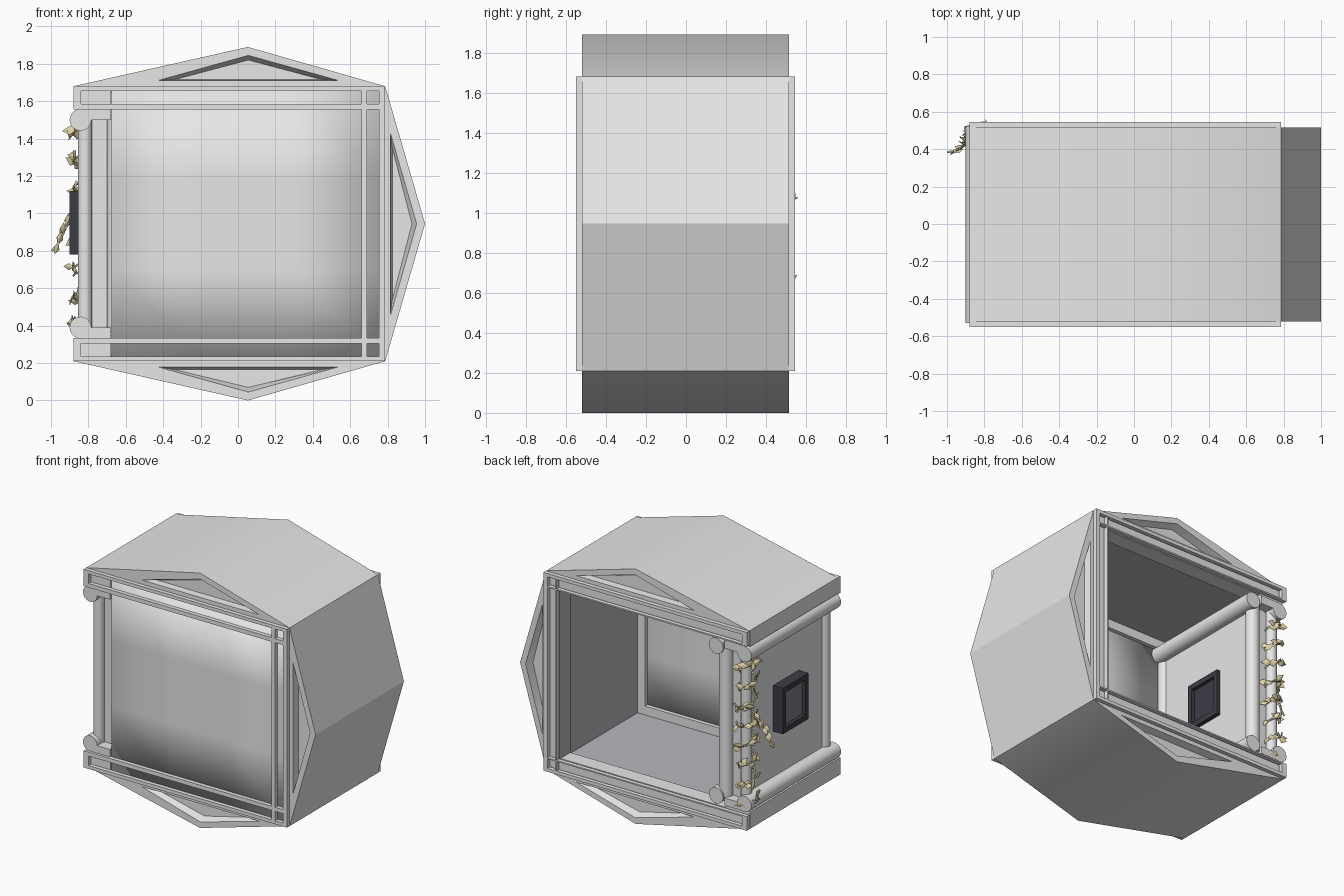
import bpy, bmesh, math, random
from mathutils import Vector

random.seed(4)
if "Cube" in bpy.data.objects:
    bpy.data.objects.remove(bpy.data.objects["Cube"], do_unlink=True)


def material(name, r, g, b):
    m = bpy.data.materials.new(name)
    m.use_nodes = True
    m.diffuse_color = (r, g, b, 1)
    m.node_tree.nodes["Principled BSDF"].inputs["Base Color"].default_value = (r, g, b, 1)
    return m


STONE = material("pale_stone", 0.8, 0.8, 0.8)
ROOM = material("room_grey", 0.48, 0.48, 0.51)
DARK = material("dark_frame", 0.045, 0.045, 0.06)
PANE = material("window_pane", 0.2, 0.2, 0.25)
IVY = material("dry_ivy", 0.76, 0.66, 0.4)


def finish(name, bm, mat):
    bmesh.ops.recalc_face_normals(bm, faces=bm.faces[:])
    mesh = bpy.data.meshes.new(name)
    bm.to_mesh(mesh)
    bm.free()
    mesh.materials.append(mat)
    ob = bpy.data.objects.new(name, mesh)
    bpy.context.collection.objects.link(ob)
    return ob


def smooth(ob):
    bpy.ops.object.select_all(action='DESELECT')
    ob.select_set(True)
    bpy.context.view_layer.objects.active = ob
    bpy.ops.object.shade_smooth_by_angle()


def box(name, x, y, z, mat=STONE):
    bm = bmesh.new()
    bmesh.ops.create_cube(bm, size=1)
    for v in bm.verts:
        v.co = [lo + (c + 0.5) * (hi - lo) for c, (lo, hi) in zip(v.co, (x, y, z))]
    return finish(name, bm, mat)


def cylinder(name, start, end, radius):
    start, end = Vector(start), Vector(end)
    axis = end - start
    bpy.ops.mesh.primitive_cylinder_add(vertices=32, radius=radius, depth=axis.length,
                                        location=(start + end) / 2,
                                        rotation=axis.to_track_quat('Z', 'Y').to_euler())
    ob = bpy.context.object
    ob.name = name
    ob.data.materials.append(STONE)
    smooth(ob)


def pediment(name, outer, inset, floor):
    """Triangular prism with a sloped triangular recess at both ends."""
    bm = bmesh.new()
    stations = [(floor, -0.47), (inset, -0.52), (outer, -0.52),
                (outer, 0.515), (inset, 0.515), (floor, 0.465)]
    rings = [[bm.verts.new((x, y, z)) for x, z in tri] for tri, y in stations]
    for a, b in zip(rings, rings[1:]):
        for i in range(3):
            j = (i + 1) % 3
            bm.faces.new((a[i], a[j], b[j], b[i]))
    bm.faces.new(rings[0])
    bm.faces.new(rings[-1])
    smooth(finish(name, bm, STONE))


def frame_plate(name, y0, y1, rim):
    """Three sided border pierced by long slots and corner squares."""
    xs = [-0.88, -0.84, 0.69 - rim, 0.69, 0.755, 0.787]
    zs = [0.21, 0.235, 0.305, 0.305 + rim, 1.585 - rim, 1.585, 1.655, 1.68]
    slots = {(1, 1), (3, 1), (3, 3), (1, 5), (3, 5), (0, 3), (1, 3)}
    bm = bmesh.new()
    grid = [[bm.verts.new((x, y0, z)) for z in zs] for x in xs]
    for i in range(len(xs) - 1):
        for j in range(len(zs) - 1):
            if (i, j) not in slots:
                bm.faces.new((grid[i][j], grid[i + 1][j], grid[i + 1][j + 1], grid[i][j + 1]))
    out = bmesh.ops.extrude_face_region(bm, geom=bm.faces[:])
    for v in out["geom"]:
        if isinstance(v, bmesh.types.BMVert):
            v.co.y = y1
    finish(name, bm, STONE)


# Pediments above, below and on the left side
pediment("top_pediment", [(-0.88, 1.68), (0.053, 1.89), (0.787, 1.68)],
         [(-0.43, 1.71), (0.055, 1.845), (0.54, 1.71)],
         [(-0.34, 1.715), (0.055, 1.82), (0.45, 1.715)])
pediment("bottom_pediment", [(-0.88, 0.21), (0.053, 0), (0.787, 0.21)],
         [(-0.43, 0.18), (0.055, 0.045), (0.54, 0.18)],
         [(-0.34, 0.165), (0.055, 0.07), (0.45, 0.165)])
pediment("side_pediment", [(0.787, 0.21), (1, 0.945), (0.787, 1.68)],
         [(0.815, 0.455), (0.955, 0.945), (0.815, 1.43)],
         [(0.825, 0.54), (0.93, 0.945), (0.825, 1.35)])

# Slotted borders with beams behind them
frame_plate("front_border", -0.55, -0.52, 0.03)
frame_plate("back_border", 0.515, 0.545, 0.01)
for end, y, x_out, rim, gap in (("front", (-0.47, -0.44), 0.76, 0.045, 0.03),
                                ("back", (0.39, 0.505), 0.787, 0.01, 0)):
    box(end + "_side_beam", (0.69 - rim, x_out), y, (0.21, 1.68))
    box(end + "_lower_beam", (-0.68, 0.69 - rim), y, (0.21 + gap, 0.305 + rim))
    box(end + "_upper_beam", (-0.68, 0.69 - rim), y, (1.585 - rim, 1.68 - gap))

# Room shell
box("room_floor", (-0.68, 0.74), (-0.45, 0.46), (0.21, 0.285), ROOM)
box("room_ceiling", (-0.68, 0.74), (-0.45, 0.46), (1.605, 1.68), ROOM)
box("room_side_wall", (0.705, 0.785), (-0.45, 0.46), (0.215, 1.675), ROOM)
box("room_side_lining", (0.675, 0.685), (0.385, 0.515), (0.315, 1.575), ROOM)

# Softly shaded front panel
panel_bm = bmesh.new()
bmesh.ops.create_cube(panel_bm, size=1)
for v in panel_bm.verts:
    v.co = (0.047 + v.co.x * 1.445, -0.493 + v.co.y * 0.044, 0.945 + v.co.z * 1.44)
long_edges = [e for e in panel_bm.edges if e.calc_length() > 1]
bmesh.ops.subdivide_edges(panel_bm, edges=long_edges, cuts=2, use_grid_fill=True)
for f in panel_bm.faces:
    f.smooth = True
finish("front_panel", panel_bm, STONE)

# Right side wall with twin columns, scrolls and sills
OUTER, INNER = -0.842, -0.61
box("right_wall", (-0.82, -0.63), (-0.45, 0.45), (0.36, 1.53))
for level, sill, scroll_z, cap in (("lower", (0.21, 0.335), 0.39, (0.335, 0.39)),
                                   ("upper", (1.56, 1.68), 1.5, (1.5, 1.56))):
    box(level + "_sill", (-0.88, -0.68), (-0.52, 0.505), sill)
    box(level + "_capital", (OUTER, -0.68), (-0.53, 0.52), cap)
    cylinder(level + "_outer_scroll", (OUTER, -0.53, scroll_z), (OUTER, 0.52, scroll_z), 0.058)
    cylinder(level + "_inner_scroll", (INNER, -0.475, scroll_z), (INNER, 0.52, scroll_z), 0.058)
for end, y in (("front", -0.46), ("back", 0.46)):
    for side, x, radius in (("outer", -0.8175, 0.038), ("inner", -0.653, 0.048)):
        cylinder(f"{end}_{side}_column", (x, y, 0.36), (x, y, 1.53), radius)

# Window: four frame bars around panes on both faces of the wall
for name, y, z in (("lower", (-0.15, 0.15), (0.78, 0.82)), ("upper", (-0.15, 0.15), (1.08, 1.12)),
                   ("front", (-0.15, -0.115), (0.82, 1.08)), ("back", (0.115, 0.15), (0.82, 1.08))):
    box("window_" + name + "_bar", (-0.9, -0.6), y, z, DARK)
box("window_pane", (-0.872, -0.863), (-0.115, 0.115), (0.82, 1.08), PANE)
box("window_inner_pane", (-0.634, -0.625), (-0.115, 0.115), (0.82, 1.08), DARK)

# Ivy: a vine wound round the back outer column, with one hanging sprig
POST = Vector((-0.825, 0.46, 0))
TURNS, STEPS = 8, 112
vine = []
for i in range(STEPS + 1):
    t = i / STEPS
    a = t * TURNS * math.tau
    vine.append(POST + Vector((0.055 * math.cos(a), 0.055 * math.sin(a), 0.34 + t * 1.16)))
sprig = [Vector(p) for p in ((-0.86, 0.46, 1.03), (-0.9, 0.43, 0.99), (-0.92, 0.41, 0.94),
                             (-0.935, 0.4, 0.89), (-0.96, 0.39, 0.84), (-0.995, 0.385, 0.8))]
for name, path in (("ivy_vine", vine), ("ivy_sprig", sprig)):
    cu = bpy.data.curves.new(name, 'CURVE')
    cu.dimensions = '3D'
    cu.bevel_depth = 0.006
    cu.bevel_resolution = 1
    sp = cu.splines.new('POLY')
    sp.points.add(len(path) - 1)
    for pt, co in zip(sp.points, path):
        pt.co = (*co, 1)
    cu.materials.append(IVY)
    bpy.context.collection.objects.link(bpy.data.objects.new(name, cu))

leaves = bmesh.new()


def leaf(base, along, facing, size):
    """Thin pointed leaf, closed on both sides."""
    along = along.normalized()
    across = along.cross(facing).normalized()
    up = across.cross(along)
    middle = base + along * size * 0.45
    rim = [leaves.verts.new(p) for p in (base, middle + across * size * 0.32,
                                         base + along * size, middle - across * size * 0.32)]
    for sign in (-1, 1):
        peak = leaves.verts.new(middle + up * sign * size * 0.08)
        for i in range(4):
            leaves.faces.new((rim[i], rim[(i + 1) % 4], peak))


def jitter(amount):
    return Vector([random.uniform(-amount, amount) for _ in range(3)])


for p in vine:
    out = Vector((p.x - POST.x, p.y - POST.y, 0)).normalized()
    if out.x - out.y < 0.6:
        along = Vector((-out.y, out.x, 0.3)) * random.choice((-1, 1)) + jitter(0.5)
        leaf(p + out * 0.005, along, out + jitter(0.4), random.uniform(0.06, 0.085))
for p in sprig[1:-1]:
    for direction in (Vector((-0.4, 0, -1)), Vector((0.3, 0, 1))):
        leaf(p, direction + jitter(0.3), Vector((-0.5, 1, 0.3)), 0.065)
finish("ivy_leaves", leaves, IVY)
